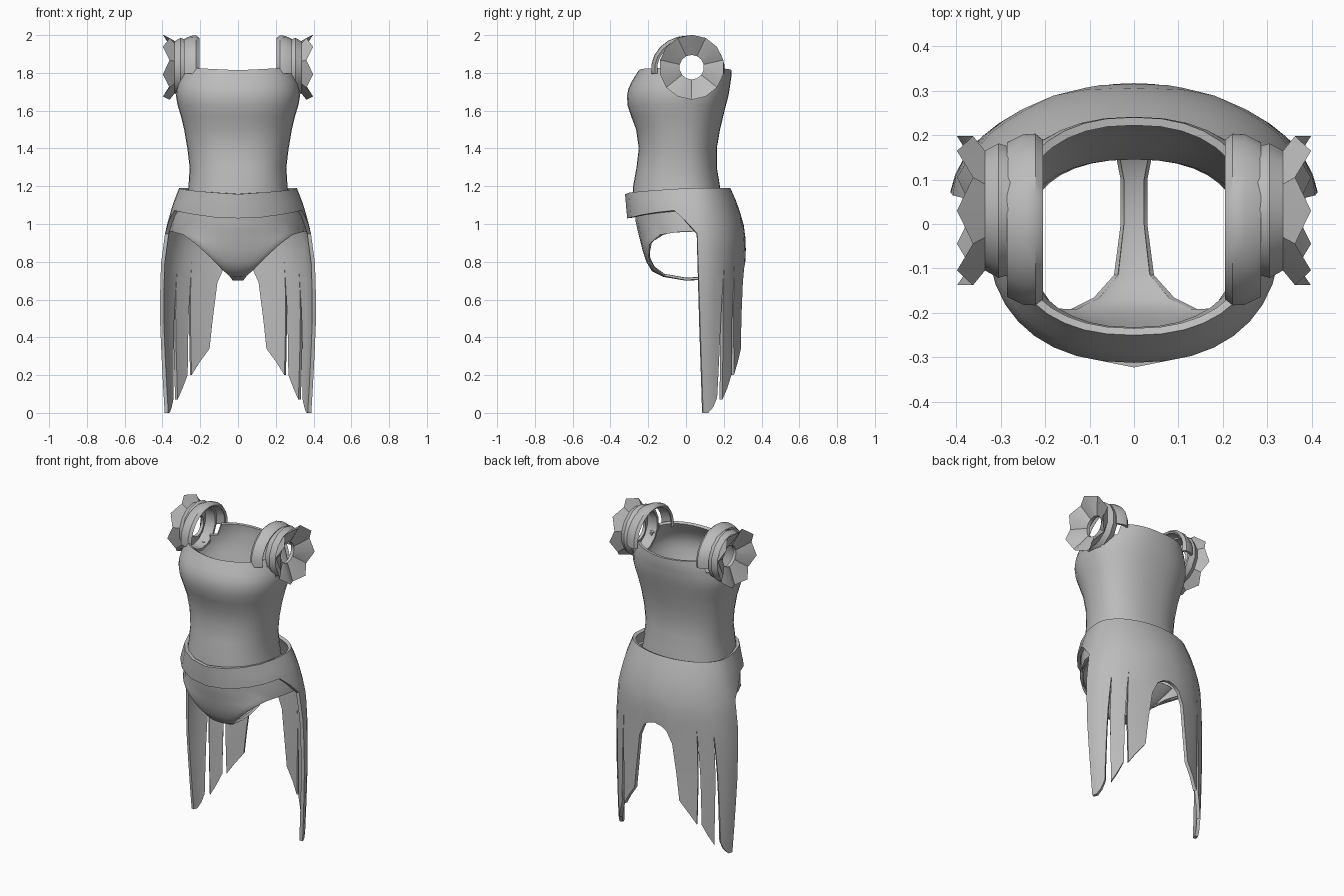
import bpy, bmesh, math
from mathutils import Vector
from math import sin, cos, radians, pi

if "Cube" in bpy.data.objects:
    bpy.data.objects.remove(bpy.data.objects["Cube"])

grey = bpy.data.materials.new("armor_grey")
grey.diffuse_color = (0.5, 0.5, 0.5, 1)
grey.use_nodes = True
grey.node_tree.nodes["Principled BSDF"].inputs["Base Color"].default_value = grey.diffuse_color


def lerp_table(table, z):
    """Piecewise linear lookup; first value of each row is the key (descending)."""
    if z >= table[0][0]:
        return table[0][1:]
    for a, b in zip(table, table[1:]):
        if z >= b[0]:
            t = (a[0] - z) / (a[0] - b[0])
            return [p + (q - p) * t for p, q in zip(a[1:], b[1:])]
    return table[-1][1:]


def build(name, grids, outward=None, thickness=0.02, delete=None, angle=35, clip=True):
    """Join point grids (half model, x >= 0), then mirror and thicken inward."""
    bm = bmesh.new()
    for rows in grids:
        vs = [[bm.verts.new(p) for p in r] for r in rows]
        for r0, r1 in zip(vs, vs[1:]):
            for i in range(len(r0) - 1):
                bm.faces.new((r0[i], r0[i + 1], r1[i + 1], r1[i]))
    bmesh.ops.remove_doubles(bm, verts=bm.verts, dist=0.0005)
    bm.normal_update()
    if delete:
        bad = [f for f in bm.faces if delete(f.calc_center_median())]
        bmesh.ops.delete(bm, geom=bad, context='FACES')
    if outward is None:
        bmesh.ops.recalc_face_normals(bm, faces=bm.faces)
    elif sum(f.normal.dot(f.calc_center_median() - Vector(outward)) * f.calc_area()
             for f in bm.faces) < 0:
        bmesh.ops.reverse_faces(bm, faces=bm.faces)
    me = bpy.data.meshes.new(name)
    bm.to_mesh(me)
    bm.free()
    me.materials.append(grey)
    ob = bpy.data.objects.new(name, me)
    bpy.context.collection.objects.link(ob)
    m = ob.modifiers.new("mirror", 'MIRROR')
    m.use_clip = m.use_mirror_merge = clip
    if thickness:
        s = ob.modifiers.new("shell", 'SOLIDIFY')
        s.thickness, s.offset = thickness, -1
    bpy.context.view_layer.objects.active = ob
    ob.select_set(True)
    for mod in list(ob.modifiers):
        bpy.ops.object.modifier_apply(modifier=mod.name)
    bpy.ops.object.shade_smooth_by_angle(angle=radians(angle))
    ob.select_set(False)
    return ob


# Torso shell: z, half width, front y, back y
TORSO = [(1.82, .285, -.25, .24), (1.785, .303, -.268, .241), (1.75, .318, -.29, .236),
         (1.715, .325, -.305, .231), (1.68, .329, -.312, .225), (1.63, .32, -.31, .212),
         (1.57, .302, -.29, .197), (1.5, .285, -.264, .18), (1.4, .268, -.25, .163),
         (1.3, .256, -.262, .163), (1.2, .262, -.28, .18), (1.12, .275, -.285, .185)]


def spow(v, e):
    return math.copysign(abs(v) ** e, v)


def torso_ring(z, rx, yf, yb):
    ring = []
    for i in range(19):
        a = pi * i / 18
        c = spow(cos(a), .87)
        x = rx * sin(a) ** .87 if 0 < i < 18 else 0
        y = -.02 + c * ((yb + .02) if c > 0 else (-.02 - yf))
        ring.append((x, y, z + (.05 * min(x, .24) - .006 if z > 1.81 else 0)))
    return ring


build("torso", [[torso_ring(*r) for r in TORSO]], (0, -.02, 1.5), .018,
      lambda c: c.x > .2 and math.hypot(c.y - .03, c.z - 1.82) < .13)

# Shoulder straps arching over each arm opening
strap = []
for i in range(13):
    a = radians(-8 + 196 * i / 12)
    strap.append([(x, .01 - .195 * k * cos(a), 1.82 + .178 * k * sin(a))
                  for x, k in ((.205, .93), (.222, 1.0), (.25, .99), (.285, .9))])
build("shoulder_strap", [strap], (.25, .01, 1.8), .014, angle=40, clip=False)

# Flared shoulder discs with a small arm hole and a wavy rim
disc = []
N = 14
for i in range(N + 1):
    a = 2 * pi * (i % N) / N
    wave = .018 * (-1) ** i
    prof = [(.27, .145, 0), (.305, .155, 0), (.335, .138, 0), (.38, .172, wave),
            (.325, .065, 0), (.305, .065, 0), (.335, .125, 0), (.27, .13, 0), (.27, .145, 0)]
    disc.append([(x + w, .03 + r * sin(a), 1.83 + r * cos(a)) for x, r, w in prof])
build("shoulder_disc", [disc], None, 0, angle=30, clip=False)

# Hip skirt: z, side radius, back radius, front radius about y = 0.05
HIP = [(1.19, .312, .185, .375), (1.1, .347, .225, .368), (1.0, .375, .255, .358),
       (.9, .398, .268, .35), (.75, .412, .262, .35), (.5, .415, .258, .35),
       (.25, .406, .262, .35), (0, .393, .262, .35)]


def hip(u, z):
    rx, rb, rf = lerp_table(HIP, z)
    c = cos(radians(u))
    x = rx * sin(radians(u)) if 0 < u < 180 else 0
    return (x, .05 + c * (rb if c > 0 else rf), z)


def hip_top(u):
    return 1.19 - .032 * max(0, (u - 95) / 85)


# angle from the back, lower edge height of the hip belt
EDGE = [(0, .80), (6, .79), (11, .765), (16, .69), (27, .75), (38.5, .8), (47, .79),
        (55, .77), (66, .86), (77, .91), (88, .95), (99, 1.02), (108, 1.072), (124, 1.062),
        (140, 1.05), (160, 1.035), (180, 1.03)]
belt = [[hip(u, hip_top(u) + (zb - hip_top(u)) * t / 6) for u, zb in EDGE] for t in range(7)]


def tail(cols, ends):
    """Hanging strip from belt columns down to (angle, z) end points."""
    tops = EDGE[cols[0]:cols[1] + 1]
    return [[hip(u + (ue - u) * t / 6, z + (ze - z) * t / 6)
             for (u, z), (ue, ze) in zip(tops, ends)] for t in range(7)]


tails = [tail((3, 5), [(22.5, .34), (31, .27), (39, .2)]),
         tail((5, 7), [(43.5, .2), (50, .13), (57, .07)]),
         tail((7, 10), [(64, .08), (69, .03), (75, 0), (81, 0)])]
build("hip_skirt", [belt] + tails, (0, .05, .8), .02)

# Brief: centre (y, z) and edge (x, y, z) of each cross strip, front to back
BRIEF = [(-.27, 1.10, .33, .04, 1.10), (-.268, 1.02, .352, .05, 1.02),
         (-.255, .96, .362, .06, .96), (-.242, .91, .30, -.10, .955),
         (-.23, .86, .23, -.18, .905), (-.21, .80, .15, -.195, .83),
         (-.18, .75, .09, -.165, .765), (-.12, .72, .045, -.115, .725),
         (0, .70, .03, 0, .703), (.1, .705, .03, .1, .71),
         (.18, .745, .045, .175, .75), (.245, .82, .09, .235, .82)]
brief = []
for yc, zc, xe, ye, ze in BRIEF:
    row = []
    for i in range(7):
        a = pi / 2 * i / 6
        k = 1 - cos(a)
        row.append((xe * sin(a), yc + (ye - yc) * k, zc + (ze - zc) * k))
    brief.append(row)
build("brief", [brief], (0, 0, .95), .015)
